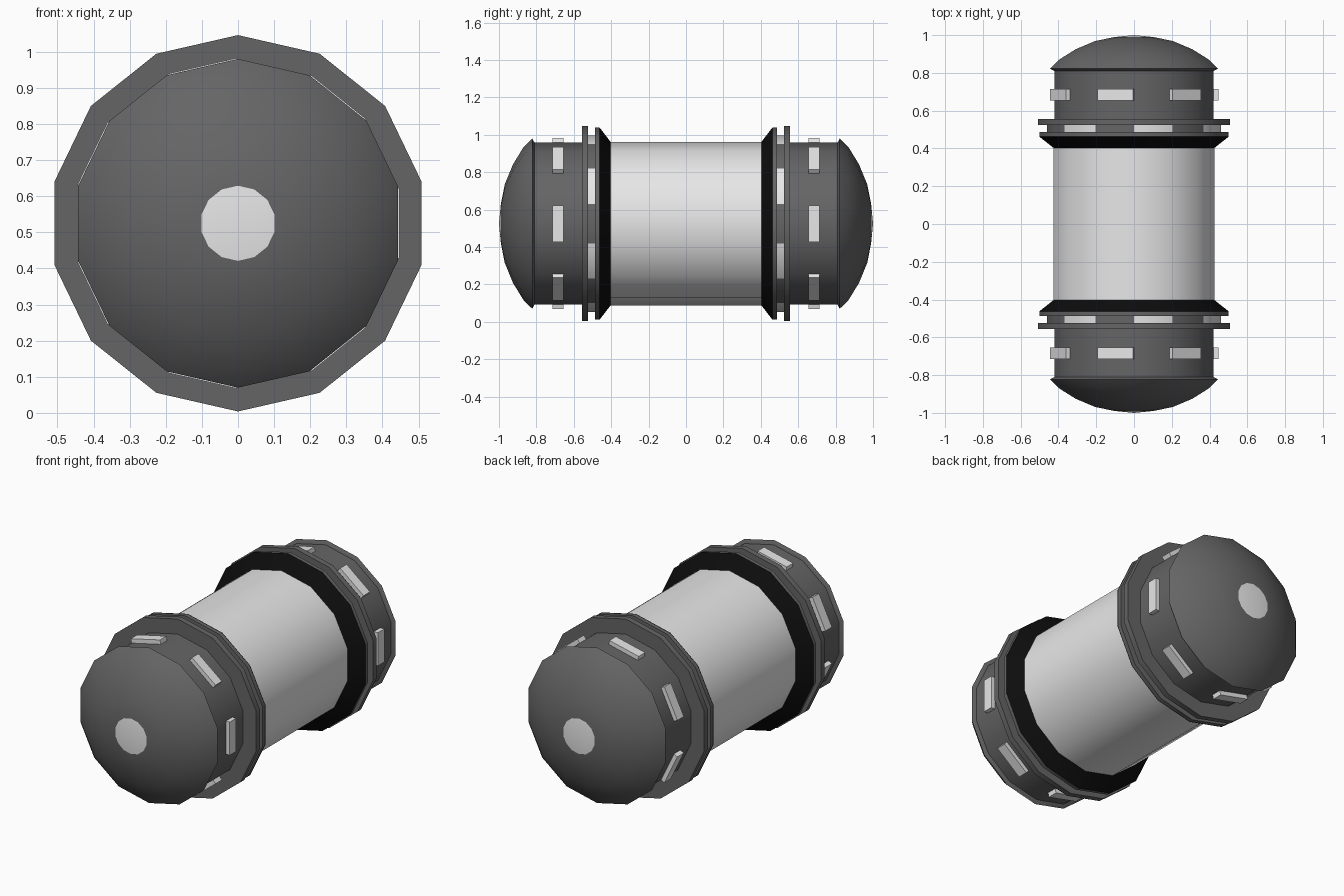
import bpy, bmesh, math
from mathutils import Matrix, Vector

SIDES = 14
STEP = math.tau / SIDES
AXIS_Z = 0.525

cube = bpy.data.objects.get("Cube")
if cube:
    bpy.data.objects.remove(cube, do_unlink=True)


def material(name, value):
    m = bpy.data.materials.new(name)
    m.use_nodes = True
    m.diffuse_color = (value, value, value, 1)
    m.node_tree.nodes["Principled BSDF"].inputs["Base Color"].default_value = (value, value, value, 1)
    return m


light = material("light grey", 0.8)
dark = material("dark grey", 0.13)
black = material("black", 0.004)


def finish(name, bm, mats):
    bmesh.ops.recalc_face_normals(bm, faces=bm.faces)
    mesh = bpy.data.meshes.new(name)
    bm.to_mesh(mesh)
    bm.free()
    for m in mats:
        mesh.materials.append(m)
    ob = bpy.data.objects.new(name, mesh)
    ob.location.z = AXIS_Z
    bpy.context.collection.objects.link(ob)
    bpy.ops.object.select_all(action="DESELECT")
    ob.select_set(True)
    bpy.context.view_layer.objects.active = ob
    bpy.ops.object.shade_smooth_by_angle(angle=math.radians(30))
    return ob


def lathe(name, profile, side, mats, rule=None):
    """Turn (radius, y) points around the long axis, closed at both ends."""
    bm = bmesh.new()
    rings = []
    for r, y in profile:
        if r == 0:
            rings.append([bm.verts.new((0, y * side, 0))] * SIDES)
        else:
            rings.append([bm.verts.new((r * math.sin(k * STEP), y * side, r * math.cos(k * STEP)))
                          for k in range(SIDES)])
    for a, b in zip(rings, rings[1:]):
        for k in range(SIDES):
            n = (k + 1) % SIDES
            corners = list(dict.fromkeys((a[k], a[n], b[n], b[k])))
            face = bm.faces.new(corners)
            if rule:
                face.material_index = rule(k)
    for ring in (rings[0], rings[-1]):
        if ring[0] is not ring[1]:
            bm.faces.new(ring)
    return finish(name, bm, mats)


def plates(name, side):
    """Raised blocks on every second facet of the end drum."""
    bm = bmesh.new()
    for k in range(1, SIDES, 2):
        turn = Matrix.Rotation((k + 0.5) * STEP, 4, "Y")
        move = Matrix.Translation(Vector((0, 0.685 * side, 0.427)))
        size = Matrix.Diagonal((0.194, 0.06, 0.04, 1))
        bmesh.ops.create_cube(bm, size=1, matrix=turn @ move @ size)
    return finish(name, bm, [light])


# Central barrel
lathe("barrel", [(0.437, -0.42), (0.437, 0.42)], 1, [light])

# Matching end assemblies
for label, side in (("front", -1), ("back", 1)):
    lathe(label + "_seal", [(0.437, 0.403), (0.515, 0.463)], side, [black])
    lathe(label + "_inner_flange", [(0.513, 0.463), (0.513, 0.487)], side, [dark])
    lathe(label + "_window_band", [(0.472, 0.487), (0.472, 0.525)], side, [light, dark],
          lambda k: k % 2)
    lathe(label + "_outer_flange", [(0.521, 0.524), (0.521, 0.557)], side, [dark])
    lathe(label + "_drum", [(0.433, 0.557), (0.433, 0.82)], side, [dark])
    lathe(label + "_dome", [(0.433, 0.81), (0.455, 0.822), (0.41, 0.868), (0.317, 0.925),
                            (0.21, 0.969), (0.104, 0.99)], side, [dark])
    lathe(label + "_lens", [(0.104, 0.99), (0, 1.0)], side, [light])
    plates(label + "_plates", side)
